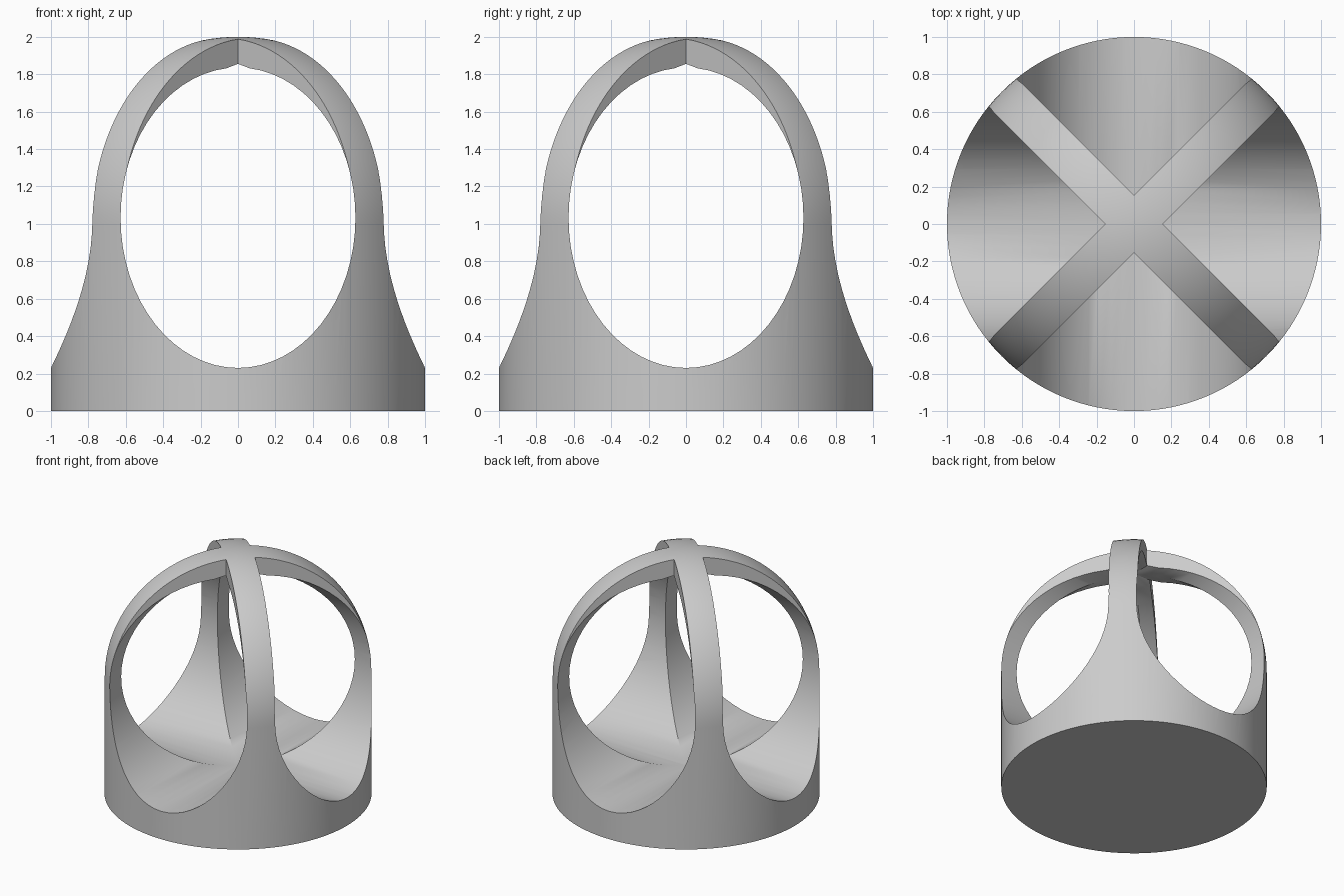
import bpy, bmesh
from math import sin, cos, pi, radians
from mathutils import Matrix, Vector

if "Cube" in bpy.data.objects:
    bpy.data.objects.remove(bpy.data.objects["Cube"], do_unlink=True)

RADIUS = 1.0
ARM = 0.155                      # offset of the arm sides from the diagonals
HALF_W, HALF_H, MID_Z = 0.628, 0.803, 1.033   # elliptical tunnel

grey = bpy.data.materials.new("plain grey")
grey.use_nodes = True
grey.diffuse_color = (0.6, 0.6, 0.6, 1)
grey.node_tree.nodes["Principled BSDF"].inputs["Base Color"].default_value = (0.6, 0.6, 0.6, 1)


def make_object(name, bm):
    bmesh.ops.recalc_face_normals(bm, faces=bm.faces)
    mesh = bpy.data.meshes.new(name)
    bm.to_mesh(mesh)
    bm.free()
    mesh.materials.append(grey)
    obj = bpy.data.objects.new(name, mesh)
    bpy.context.collection.objects.link(obj)
    return obj


def prism(name, outline, direction, turn):
    """Extrude a flat outline along a direction, then turn it about z."""
    bm = bmesh.new()
    face = bm.faces.new([bm.verts.new(p) for p in outline])
    out = bmesh.ops.extrude_face_region(bm, geom=[face])
    top = [v for v in out["geom"] if isinstance(v, bmesh.types.BMVert)]
    bmesh.ops.translate(bm, verts=top, vec=Vector(direction))
    bmesh.ops.transform(bm, matrix=Matrix.Rotation(turn, 4, "Z"), verts=bm.verts)
    obj = make_object(name, bm)
    obj.hide_render = True
    return obj


# Solid body: cylinder with a hemispherical top
profile = [(0, 0, 0), (RADIUS, 0, 0)]
profile += [(RADIUS * cos(a), 0, 1 + RADIUS * sin(a))
            for a in (i * pi / 64 for i in range(32))]
profile.append((0, 0, 1 + RADIUS))
bm = bmesh.new()
verts = [bm.verts.new(p) for p in profile]
edges = [bm.edges.new(pair) for pair in zip(verts, verts[1:])]
bmesh.ops.spin(bm, geom=verts + edges, axis=(0, 0, 1), cent=(0, 0, 0),
               angle=2 * pi, steps=128, use_duplicate=False)
bmesh.ops.remove_doubles(bm, verts=bm.verts, dist=0.0001)
body = make_object("domed_frame", bm)

# Crossing elliptical tunnels, slightly peaked at the crown
ellipse = []
for i in range(64):
    a = 2 * pi * i / 64
    peak = 0.02 if i == 16 else 0
    ellipse.append((HALF_W * cos(a), -1.3, MID_Z + HALF_H * sin(a) + peak))
cutters = [prism("tunnel_cutter", ellipse, (0, 2.6, 0), turn) for turn in (0, pi / 2)]

# Wedges that leave the four straight-sided arms of the dome
wedge = [(0, -ARM, 1), (1.3, -ARM - 1.3, 1), (-1.3, -ARM - 1.3, 1)]
cutters += [prism("wedge_cutter", wedge, (0, 0, 1.3), k * pi / 2) for k in range(4)]

# Cut the openings
bpy.ops.object.select_all(action="DESELECT")
bpy.context.view_layer.objects.active = body
body.select_set(True)
for cutter in cutters:
    mod = body.modifiers.new("opening", "BOOLEAN")
    mod.operation = "DIFFERENCE"
    mod.solver = "EXACT"
    mod.object = cutter
    bpy.ops.object.modifier_apply(modifier=mod.name)
for cutter in cutters:
    bpy.data.objects.remove(cutter, do_unlink=True)

bpy.ops.object.shade_smooth_by_angle(angle=radians(30))
